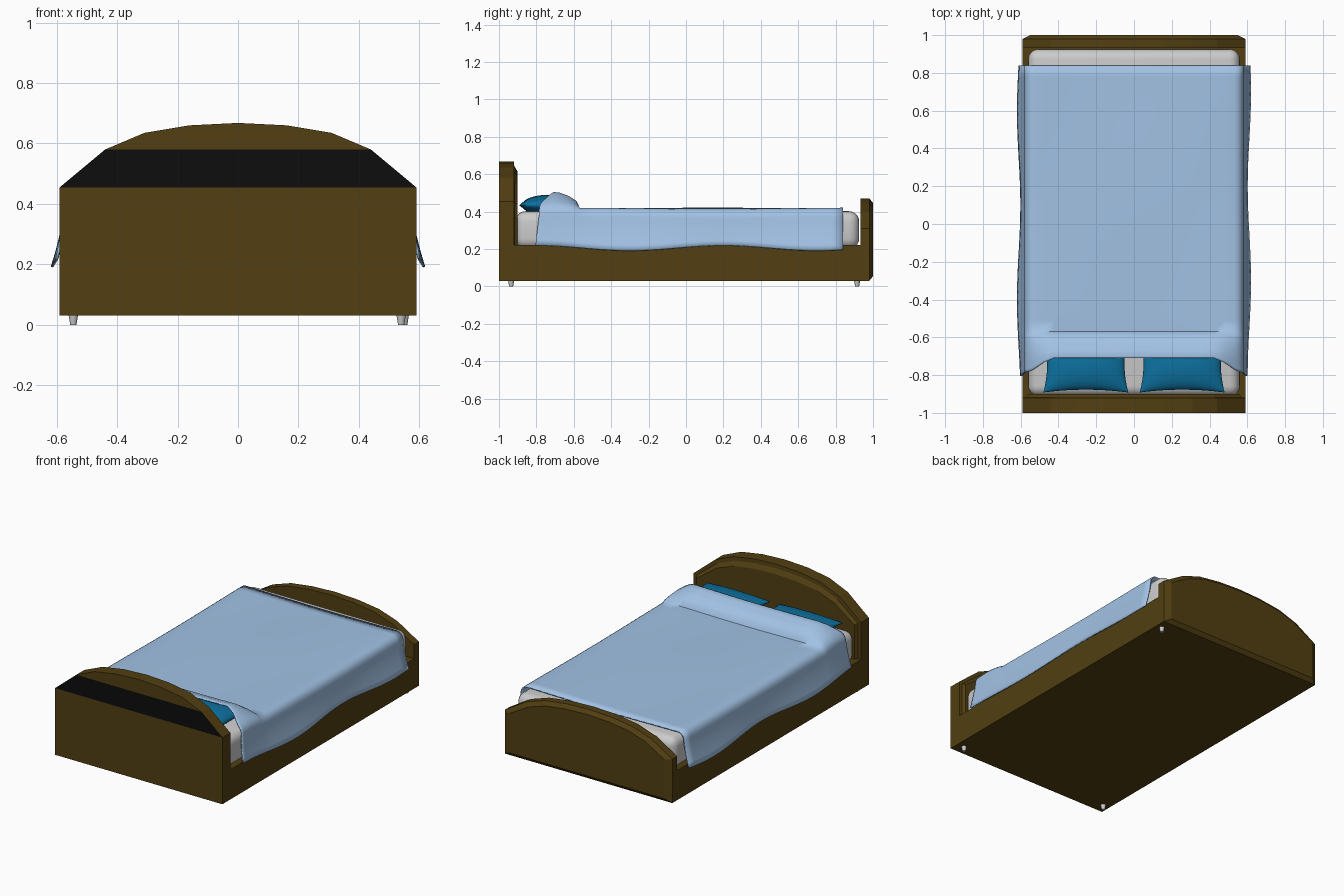
import bpy, bmesh, math

if "Cube" in bpy.data.objects:
    bpy.data.objects.remove(bpy.data.objects["Cube"])

def material(name, rgb):
    m = bpy.data.materials.new(name)
    m.diffuse_color = (*rgb, 1)
    m.use_nodes = True
    m.node_tree.nodes["Principled BSDF"].inputs["Base Color"].default_value = m.diffuse_color
    return m

WOOD = material("wood", (0.085, 0.05, 0.006))
BLACK = material("black", (0.004, 0.004, 0.004))
SHEET = material("blanket_blue", (0.36, 0.54, 0.78))
TEAL = material("pillow_blue", (0.004, 0.17, 0.36))

def finish(name, bm, *mats, smooth=None):
    bmesh.ops.recalc_face_normals(bm, faces=bm.faces)
    me = bpy.data.meshes.new(name)
    bm.to_mesh(me)
    bm.free()
    ob = bpy.data.objects.new(name, me)
    bpy.context.collection.objects.link(ob)
    for m in mats:
        me.materials.append(m)
    if smooth:
        bpy.ops.object.select_all(action='DESELECT')
        ob.select_set(True)
        bpy.context.view_layer.objects.active = ob
        bpy.ops.object.shade_smooth_by_angle(angle=math.radians(smooth))
    return ob

def box(x, y0, y1, z0, z1):
    bm = bmesh.new()
    bmesh.ops.create_cube(bm, size=1)
    for v in bm.verts:
        v.co = (v.co.x * 2 * x, (y0 + y1) / 2 + v.co.y * (y1 - y0), (z0 + z1) / 2 + v.co.z * (z1 - z0))
    return bm

def skin(bm, rows):
    """Quads across a grid of points."""
    vs = [[bm.verts.new(p) for p in r] for r in rows]
    for a, b in zip(vs, vs[1:]):
        for i in range(len(a) - 1):
            bm.faces.new((a[i], a[i + 1], b[i + 1], b[i]))

def smoothstep(a, b, x):
    t = max(0, min(1, (x - a) / (b - a)))
    return t * t * (3 - 2 * t)

# Arched boards: right half of the outline, mirrored, then stacked in sections (y, scale x, scale z)
def arched_board(half, sections):
    bm = bmesh.new()
    outline = half + [(-x, z) for x, z in reversed(half) if x > 0]
    zc = (half[0][1] + half[-1][1]) / 2
    loops = [[bm.verts.new((x * sx, y, zc + (z - zc) * sz)) for x, z in outline] for y, sx, sz in sections]
    for a, b in zip(loops, loops[1:]):
        for i in range(len(a)):
            j = (i + 1) % len(a)
            bm.faces.new((a[i], a[j], b[j], b[i]))
    bm.faces.new(loops[0])
    bm.faces.new(loops[-1])
    return bm

# Headboard with raised inner panel and black band on its outer face
bm = arched_board([(0.59, 0.03), (0.59, 0.455), (0.44, 0.58), (0.31, 0.635), (0.16, 0.66), (0, 0.668)],
                  [(-1, 1, 1), (-0.92, 1, 1), (-0.918, 0.965, 0.92), (-0.9, 0.945, 0.83)])
for z in (0.455, 0.58):
    cap = [f for f in bm.faces if f.calc_center_median().y < -0.999]
    geom = cap + list({e for f in cap for e in f.edges}) + list({v for f in cap for v in f.verts})
    bmesh.ops.bisect_plane(bm, geom=geom, dist=1e-4, plane_co=(0, 0, z), plane_no=(0, 0, 1))
for f in bm.faces:
    c = f.calc_center_median()
    if c.y < -0.999 and 0.46 < c.z < 0.575:
        f.material_index = 1
finish("headboard", bm, WOOD, BLACK)

# Footboard with chamfered outer face
finish("footboard", arched_board(
    [(0.59, 0.03), (0.59, 0.31), (0.44, 0.4), (0.31, 0.443), (0.16, 0.463), (0, 0.47)],
    [(0.932, 1, 1), (0.98, 1, 1), (1, 0.93, 0.89)]), WOOD)

# Bed base
finish("bed_base", box(0.59, -0.92, 0.935, 0.03, 0.22), WOOD)

# Feet (the back left corner has none)
for i, (x, y) in enumerate([(-0.545, -0.935), (0.54, -0.935), (0.55, 0.915)]):
    bm = bmesh.new()
    bmesh.ops.create_cone(bm, cap_ends=True, segments=10, radius1=0.011, radius2=0.017, depth=0.035)
    bmesh.ops.translate(bm, verts=bm.verts, vec=(x, y, 0.0175))
    finish("foot_%d" % (i + 1), bm, smooth=40)

# Mattress
bm = box(0.56, -0.912, 0.926, 0.2, 0.402)
bmesh.ops.bevel(bm, geom=bm.edges[:], offset=0.055, segments=5, profile=0.5, affect='EDGES')
finish("mattress", bm, smooth=50)

# Pillows: pinched cushions with pointed corners
def pillow(name, cx):
    bm = bmesh.new()
    n = 16
    for s in (1, -1):
        rows = []
        for j in range(n + 1):
            v = -math.cos(math.pi * j / n)
            row = []
            for i in range(n + 1):
                u = -math.cos(math.pi * i / n)
                x = cx + 0.225 * u * (1 - 0.09 * (1 - v * v))
                y = -0.742 + 0.15 * v * (1 - 0.1 * (1 - u * u))
                t = max(0, (1 - u * u) * (1 - v * v))
                row.append((x, y, 0.434 + s * 0.055 * t ** 0.5))
            rows.append(row)
        skin(bm, rows)
    bmesh.ops.remove_doubles(bm, verts=bm.verts, dist=1e-4)
    finish(name, bm, TEAL, smooth=60)

pillow("pillow_left", -0.255)
pillow("pillow_right", 0.255)

# Blanket: draped over mattress and pillows, with a wavy flared hem
HUMP = [(-0.8, 0.07), (-0.72, 0.085), (-0.68, 0.083), (-0.63, 0.065), (-0.588, 0.038), (-0.57, 0.0), (1, 0.0)]

def hump(y):
    for (a, p), (b, q) in zip(HUMP, HUMP[1:]):
        if y <= b:
            return p + (q - p) * max(0, y - a) / (b - a)
    return 0

def drape(side, k, j):
    """Point k across one half (0 = middle, 20 = hem), row j along the bed."""
    x = 0.53 * min(k, 10) / 10
    ang = math.radians(22.5 * max(0, min(k - 10, 4)))
    f = max(0, k - 14) / 6
    x += 0.045 * math.sin(ang)
    edge = -0.71 - 0.075 * smoothstep(0.42, 0.575, x) - 0.02 * f
    if j <= 12:
        y = edge + (-0.588 - edge) * j / 12
    else:
        y = -0.57 + 1.41 * (j - 13) / 24
    top = 0.414 + hump(y) * (1 - 0.75 * smoothstep(0.43, 0.575, x))
    top += 0.003 * math.sin(4 * y + 1) * math.cos(5 * x)
    wave = math.cos((y - 0.2 + 0.1 * (side < 0)) * 2 * math.pi)
    hem_z, hem_x = 0.205 + 0.014 * wave, 0.607 - 0.009 * wave
    z = top - 0.045 * (1 - math.cos(ang))
    z += (hem_z - z) * f
    x += (hem_x - x) * f ** 1.4
    return (side * x, y, z)

bm = bmesh.new()
skin(bm, [[drape(-1, k, j) for k in range(20, 0, -1)] + [drape(1, k, j) for k in range(21)]
          for j in range(38)])
blanket = finish("blanket", bm, SHEET, smooth=60)
mod = blanket.modifiers.new("thickness", 'SOLIDIFY')
mod.thickness = 0.008
mod.offset = 0
